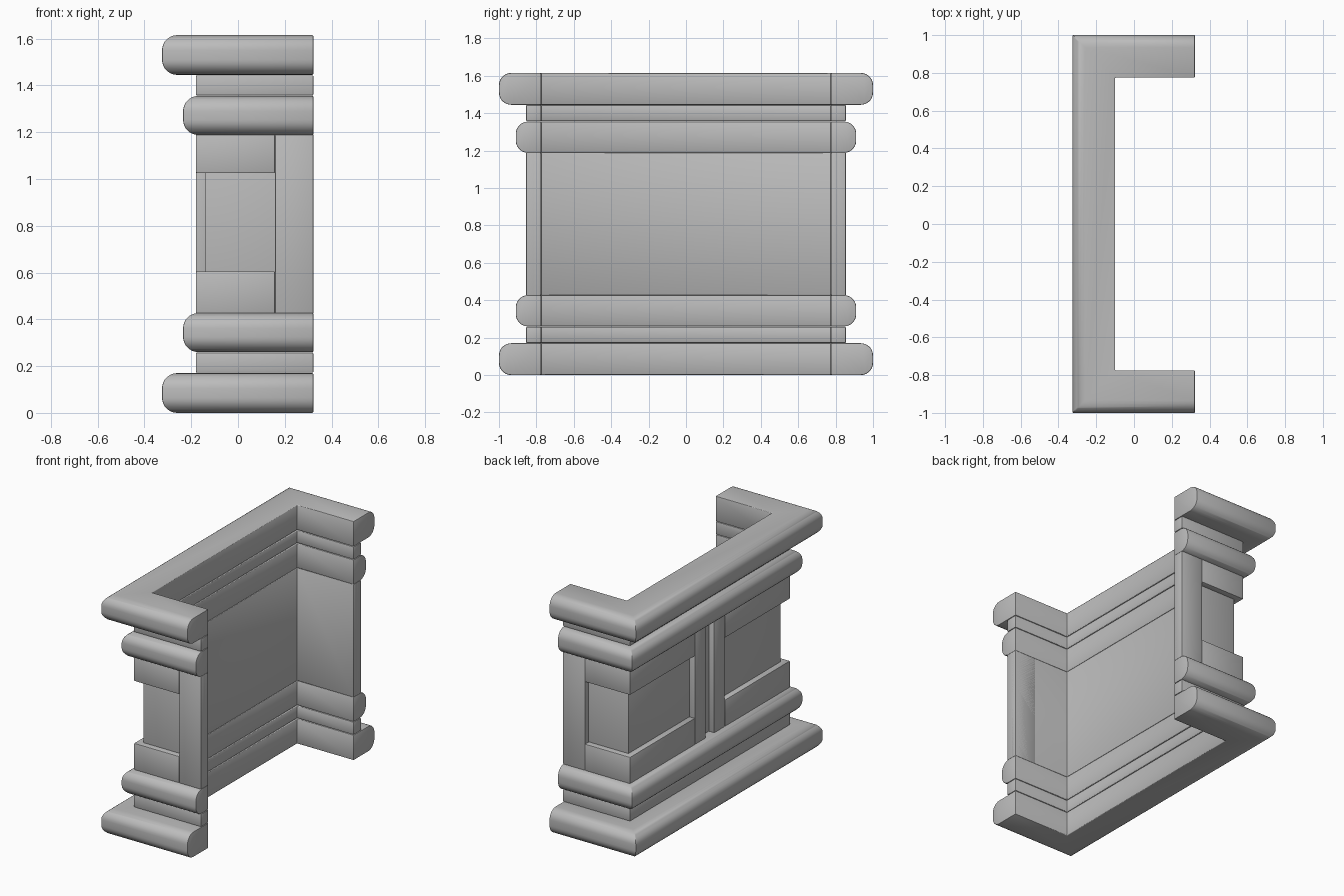
import bpy
import bmesh
import math

cube = bpy.data.objects.get("Cube")
if cube:
    bpy.data.objects.remove(cube, do_unlink=True)

H = 1.615            # total height
OPEN_X = 0.3225      # open ends of the two arms
IN_X, IN_Y = -0.1, 0.775   # inner faces of long wall and arms

stone = bpy.data.materials.new("grey_stone")
stone.use_nodes = True
GREY = (0.5, 0.5, 0.5, 1)
stone.diffuse_color = GREY
stone.node_tree.nodes["Principled BSDF"].inputs["Base Color"].default_value = GREY


def sweep(name, profile, stations):
    """Join copies of an (offset, z) profile placed at mitred path stations."""
    bm = bmesh.new()
    rings = [[bm.verts.new((*place(d), z)) for d, z in profile] for place in stations]
    n = len(profile)
    for a, b in zip(rings, rings[1:]):
        for i in range(n):
            j = (i + 1) % n
            bm.faces.new((a[i], a[j], b[j], b[i]))
    bm.faces.new(rings[0])
    bm.faces.new(rings[-1])
    bmesh.ops.recalc_face_normals(bm, faces=bm.faces)
    # Soften the hard edges
    hard = [e for e in bm.edges if e.calc_face_angle(0) > math.radians(50)]
    bmesh.ops.bevel(bm, geom=hard, offset=0.005, segments=2, profile=0.5,
                    affect='EDGES', clamp_overlap=True)
    mesh = bpy.data.meshes.new(name)
    bm.to_mesh(mesh)
    bm.free()
    mesh.materials.append(stone)
    ob = bpy.data.objects.new(name, mesh)
    bpy.context.collection.objects.link(ob)
    bpy.ops.object.select_all(action='DESELECT')
    ob.select_set(True)
    bpy.context.view_layer.objects.active = ob
    bpy.ops.object.shade_smooth_by_angle(angle=math.radians(35))
    return ob


def arm(x, side):
    return lambda d: (x, side * (IN_Y + d))


def corner(side):
    return lambda d: (IN_X - d, side * (IN_Y + d))


def wall(y):
    return lambda d: (IN_X - d, y)


U_PATH = [arm(OPEN_X, -1), corner(-1), corner(1), arm(OPEN_X, 1)]


def rect(d0, d1, z0, z1):
    return [(d0, z0), (d1, z0), (d1, z1), (d0, z1)]


def rounded(depth, z0, z1, r=0.065, steps=7):
    """Band section with its two outer edges rounded."""
    pts = [(0, z0)]
    for cz, start in ((z0 + r, -90), (z1 - r, 0)):
        for i in range(steps + 1):
            a = math.radians(start + 90 * i / steps)
            pts.append((depth - r + r * math.cos(a), cz + r * math.sin(a)))
    return pts + [(0, z1)]


# Mouldings, mirrored between base and cornice
for label, flip in (("base", False), ("cornice", True)):
    def span(z0, z1):
        return (H - z1, H - z0) if flip else (z0, z1)
    sweep(label + "_outer_moulding", rounded(0.225, *span(0, 0.17)), U_PATH)
    sweep(label + "_neck", rect(0, 0.08, *span(0.172, 0.258)), U_PATH)
    sweep(label + "_inner_moulding", rounded(0.135, *span(0.26, 0.427)), U_PATH)

# Recessed wall behind the frames
Z0, Z1 = 0.425, H - 0.425
sweep("recessed_wall", rect(0, 0.04, Z0, Z1), U_PATH)

# Raised rails and stiles on each half
for label, side in (("front", -1), ("back", 1)):
    half = [arm(0.158, side), corner(side), wall(side * 0.16)]
    sweep(label + "_lower_rail", rect(0.02, 0.08, Z0, 0.605), half)
    sweep(label + "_upper_rail", rect(0.02, 0.08, 1.025, Z1), half)
    sweep(label + "_end_stile", rect(0, 0.08, Z0, Z1),
          [arm(0.158, side), arm(OPEN_X, side)])
    sweep(label + "_centre_stile", rect(0.02, 0.08, Z0, Z1),
          [wall(side * 0.16), wall(side * 0.045)])
